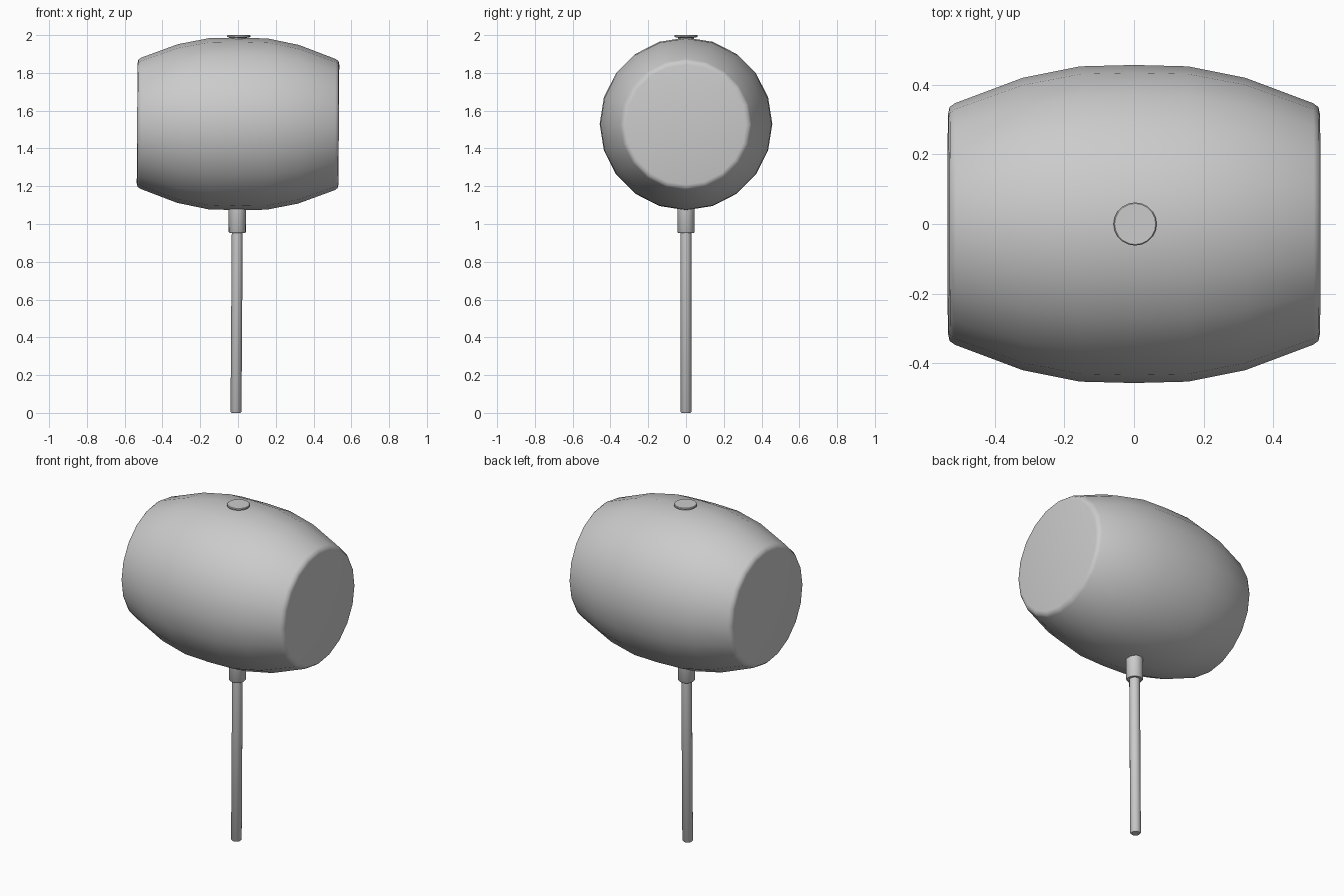
import bpy, bmesh, math
from mathutils import Matrix

if "Cube" in bpy.data.objects:
    bpy.data.objects.remove(bpy.data.objects["Cube"])

LEAN = Matrix.Translation((0, 0, 1.53)) @ Matrix.Rotation(math.radians(0.4), 4, 'Y')


def lathe(name, profile, sides, turn, angle):
    """Closed solid of revolution about z from (radius, height) points."""
    bm = bmesh.new()
    rings = [[bm.verts.new((r * math.cos(2 * math.pi * i / sides),
                            r * math.sin(2 * math.pi * i / sides), h))
              for i in range(sides)] for r, h in profile]
    for a, b in zip(rings, rings[1:]):
        for i in range(sides):
            j = (i + 1) % sides
            bm.faces.new((a[i], a[j], b[j], b[i]))
    bm.faces.new(rings[0][::-1])
    bm.faces.new(rings[-1])
    bm.transform(LEAN @ turn)
    bmesh.ops.recalc_face_normals(bm, faces=bm.faces)
    mesh = bpy.data.meshes.new(name)
    bm.to_mesh(mesh)
    bm.free()
    ob = bpy.data.objects.new(name, mesh)
    bpy.context.collection.objects.link(ob)
    bpy.context.view_layer.objects.active = ob
    ob.select_set(True)
    bpy.ops.object.shade_smooth_by_angle(angle=math.radians(angle))
    ob.select_set(False)
    return ob


# barrel-shaped head lying along x, mirrored half profile with rounded rims
half = [(0.457, 0), (0.453, 0.155), (0.42, 0.32), (0.347, 0.515), (0.336, 0.53), (0.318, 0.534)]
barrel = [(r, -h) for r, h in half[:0:-1]] + half
lathe("mallet_head", barrel, 20, Matrix.Rotation(math.pi / 2, 4, 'Y'), 60)

# upright parts, heights measured from the head's centre
up = Matrix.Translation((0, 0, -1.53))
lathe("handle", [(0.024, 0.0), (0.029, 0.006), (0.029, 1.0)], 16, up, 40)
lathe("collar", [(0.042, 0.953), (0.046, 0.958), (0.046, 1.12)], 16, up, 40)
lathe("top_cap", [(0.042, 1.95), (0.042, 1.986), (0.062, 1.99), (0.062, 1.997), (0.059, 2.0)], 20, up, 40)
